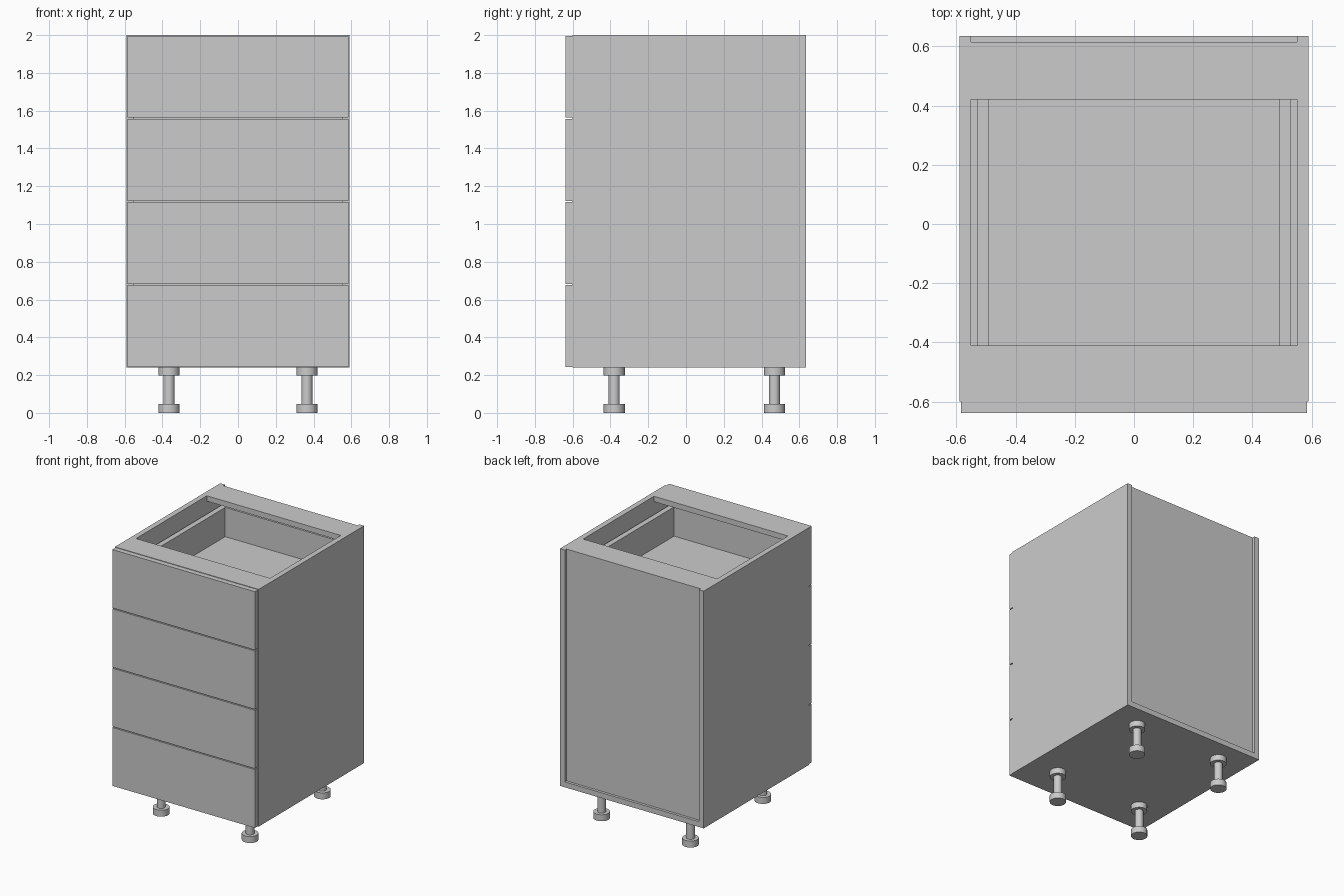
import bpy, bmesh
from mathutils import Matrix, Vector

if "Cube" in bpy.data.objects:
    bpy.data.objects.remove(bpy.data.objects["Cube"])


def make(name, boxes):
    """One object from (x0, x1, y0, y1, z0, z1) boxes."""
    bm = bmesh.new()
    for x0, x1, y0, y1, z0, z1 in boxes:
        centre = Vector((x0 + x1, y0 + y1, z0 + z1)) / 2
        size = (x1 - x0, y1 - y0, z1 - z0, 1)
        bmesh.ops.create_cube(bm, size=1, matrix=Matrix.Translation(centre) @ Matrix.Diagonal(size))
    mesh = bpy.data.meshes.new(name)
    bm.to_mesh(mesh)
    bm.free()
    obj = bpy.data.objects.new(name, mesh)
    bpy.context.collection.objects.link(obj)
    return obj


W, IN = 0.59, 0.55            # outer and inner half width
FRONT, BACK = -0.6, 0.635     # carcass depth
BASE, TOP, T = 0.24, 2.0, 0.04

# Carcass
make("left_side", [(-W, -IN, FRONT, BACK, BASE, TOP)])
make("right_side", [(IN, W, FRONT, BACK, BASE, TOP)])
make("bottom_panel", [(-IN, IN, FRONT, BACK, BASE, BASE + T)])
make("back_panel", [(-IN, IN, 0.597, 0.615, BASE + T, TOP)])
make("front_top_rail", [(-IN, IN, FRONT, -0.41, TOP - T, TOP)])
make("back_top_rail", [(-IN, IN, 0.42, 0.597, TOP - T, TOP)])

# Drawers: front panel plus open box
pitch = 0.44
for i in range(4):
    z = 0.243 + i * pitch
    make(f"drawer_front_{i + 1}", [(-0.585, 0.585, -0.638, FRONT, z, z + 0.433)])
    lo, hi = z + 0.06, z + 0.317
    make(f"drawer_box_{i + 1}", [
        (-0.53, -0.49, FRONT, 0.59, lo, hi),
        (0.49, 0.53, FRONT, 0.59, lo, hi),
        (-0.49, 0.49, FRONT, FRONT + T, lo, hi),
        (-0.49, 0.49, 0.55, 0.59, lo, hi),
        (-0.49, 0.49, FRONT + T, 0.55, lo, lo + T),
    ])

# Adjustable legs: foot, stem and mounting plate
for x in (-0.365, 0.365):
    for y in (-0.38, 0.468):
        for part, r, z0, z1 in (("foot", 0.056, 0, 0.048),
                                ("stem", 0.029, 0.048, 0.197),
                                ("plate", 0.056, 0.197, BASE)):
            bpy.ops.mesh.primitive_cylinder_add(vertices=48, radius=r, depth=z1 - z0,
                                                location=(x, y, (z0 + z1) / 2))
            bpy.context.object.name = f"leg_{part}"
            bpy.ops.object.shade_smooth_by_angle()
